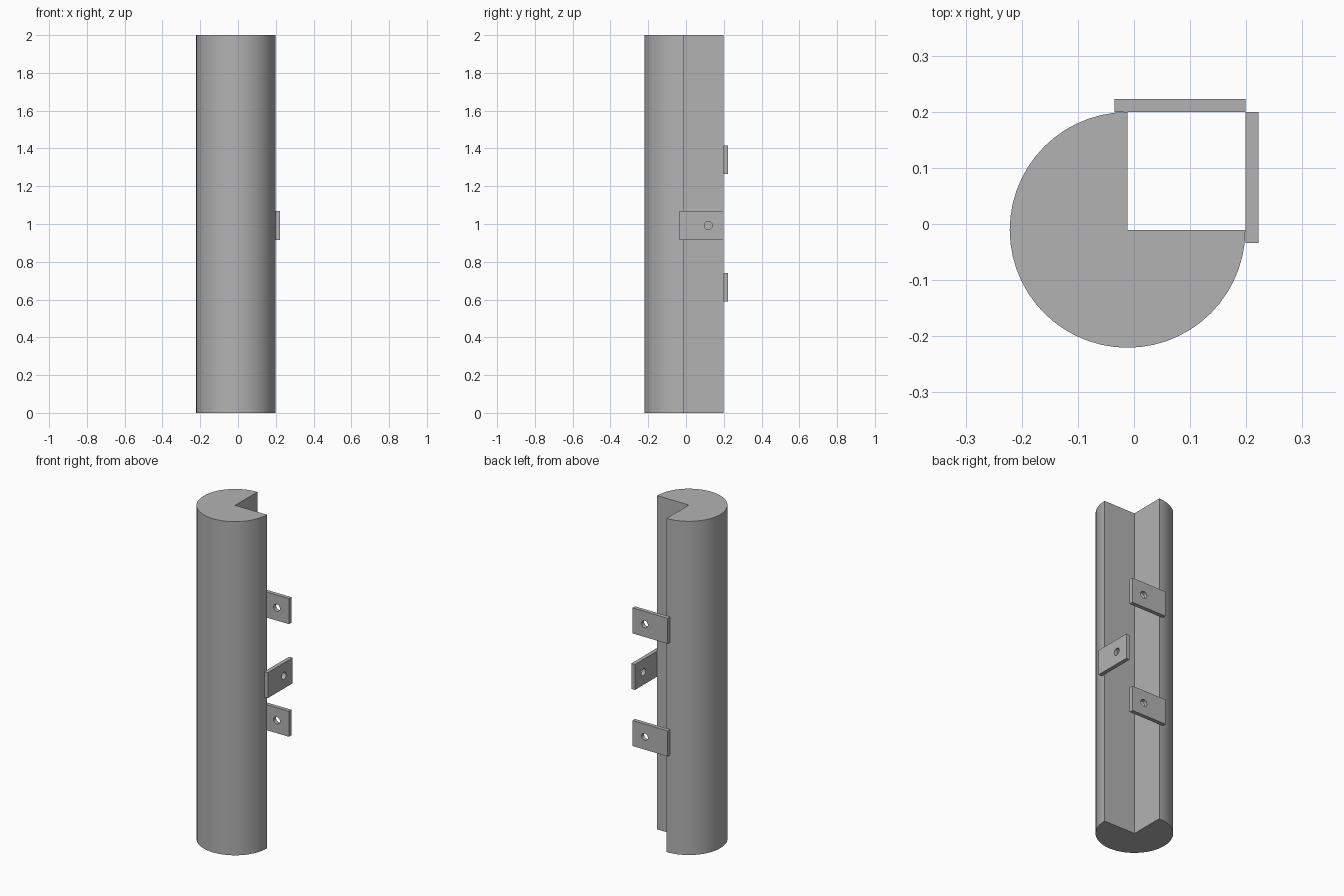
import bpy, bmesh, math
from mathutils import Matrix, Vector

cube = bpy.data.objects.get("Cube")
if cube:
    bpy.data.objects.remove(cube, do_unlink=True)

grey = bpy.data.materials.new("grey")
grey.use_nodes = True
GREY = (0.45, 0.45, 0.45, 1)
grey.diffuse_color = GREY
grey.node_tree.nodes["Principled BSDF"].inputs["Base Color"].default_value = GREY

CENTRE = Vector((-0.0115, -0.0105, 0))
RADIUS = 0.21
THICK = 0.0235


def finish(name, bm):
    bmesh.ops.recalc_face_normals(bm, faces=bm.faces)
    mesh = bpy.data.meshes.new(name)
    bm.to_mesh(mesh)
    bm.free()
    mesh.materials.append(grey)
    obj = bpy.data.objects.new(name, mesh)
    bpy.context.collection.objects.link(obj)
    return obj


def extrude_profile(name, points, height):
    bm = bmesh.new()
    face = bm.faces.new([bm.verts.new(p) for p in points])
    top = bmesh.ops.extrude_face_region(bm, geom=[face])["geom"]
    verts = [v for v in top if isinstance(v, bmesh.types.BMVert)]
    bmesh.ops.translate(bm, verts=verts, vec=(0, 0, height))
    return finish(name, bm)


def select_only(obj):
    bpy.ops.object.select_all(action="DESELECT")
    obj.select_set(True)
    bpy.context.view_layer.objects.active = obj


# Round post with one quarter cut away
STEPS = 42
arc = [math.pi / 2 + 1.5 * math.pi * i / STEPS for i in range(STEPS + 1)]
profile = [CENTRE] + [CENTRE + RADIUS * Vector((math.cos(a), math.sin(a), 0)) for a in arc]
post = extrude_profile("post", profile, 2)
select_only(post)
bpy.ops.object.shade_smooth_by_angle(angle=math.radians(30))


# Flat mounting tab with a bolt hole, built facing the back
def mounting_tab(name, z, on_side=False):
    bm = bmesh.new()
    size = Vector((RADIUS + THICK, THICK, 0.153))
    place = Vector((RADIUS / 2 - THICK / 2, RADIUS + THICK / 2, 0))
    bmesh.ops.create_cube(bm, size=1, matrix=Matrix.Translation(place) @ Matrix.Diagonal(size).to_4x4())
    tab = finish(name, bm)

    bm = bmesh.new()
    hole = Vector((0.129, place.y, 0))
    bmesh.ops.create_cone(bm, cap_ends=True, segments=32, radius1=0.021, radius2=0.021, depth=0.1,
                          matrix=Matrix.Translation(hole) @ Matrix.Rotation(math.pi / 2, 4, "X"))
    cutter = finish("hole_cutter", bm)
    cutter.hide_render = True
    cut = tab.modifiers.new("bolt_hole", "BOOLEAN")
    cut.operation = "DIFFERENCE"
    cut.solver = "EXACT"
    cut.object = cutter
    select_only(tab)
    bpy.ops.object.modifier_apply(modifier=cut.name)
    bpy.data.objects.remove(cutter, do_unlink=True)

    # Swap x and y for the tab on the side face
    if on_side:
        for v in tab.data.vertices:
            v.co.x, v.co.y = v.co.y, v.co.x
        tab.data.flip_normals()
    tab.location = CENTRE + Vector((0, 0, z))
    bpy.ops.object.shade_smooth_by_angle(angle=math.radians(30))


mounting_tab("upper_back_tab", 1.34)
mounting_tab("lower_back_tab", 0.665)
mounting_tab("side_tab", 0.992, on_side=True)
